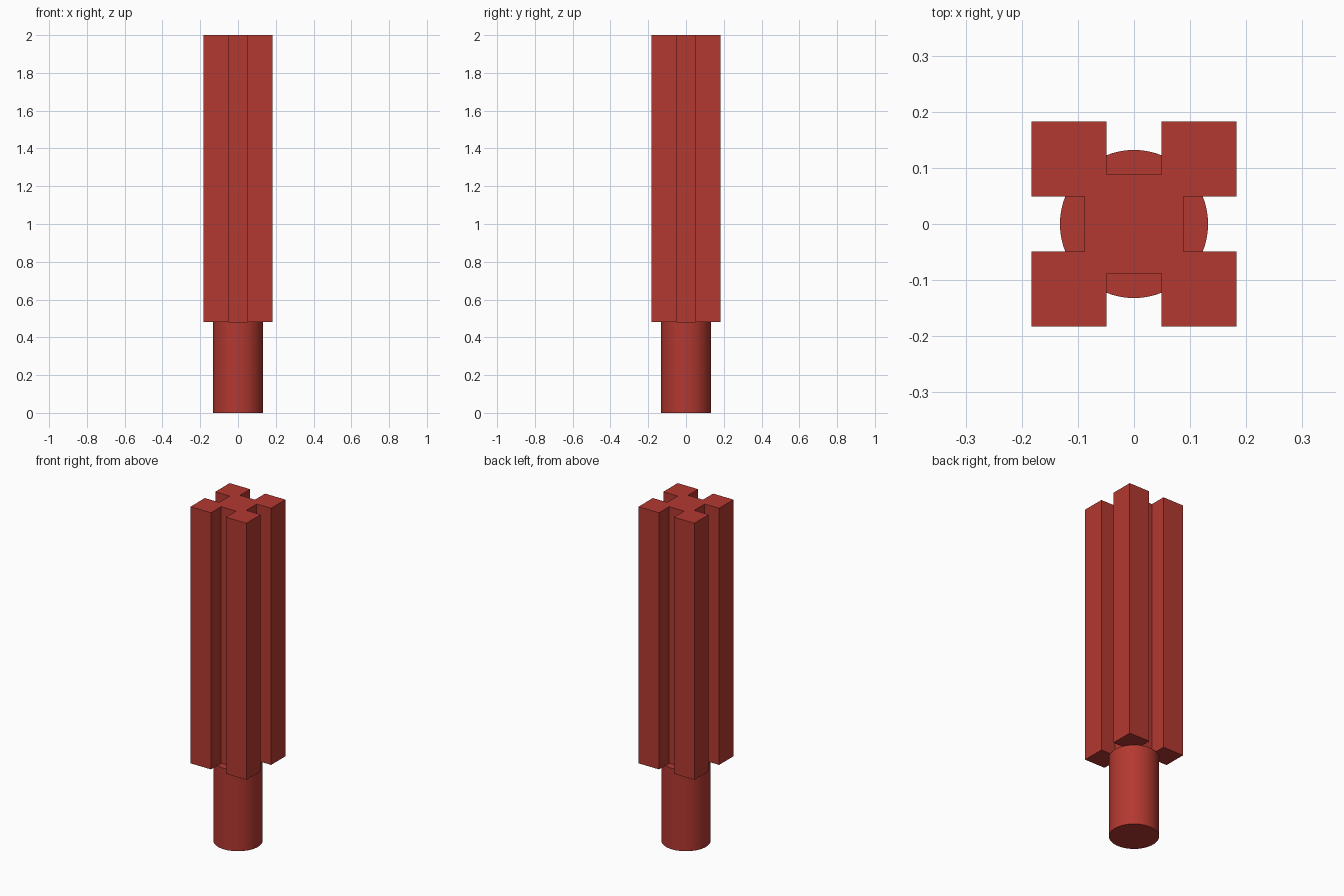
import bpy, bmesh, math
from mathutils import Matrix, Vector

if "Cube" in bpy.data.objects:
    bpy.data.objects.remove(bpy.data.objects["Cube"])

HEIGHT = 2.0
SHOULDER_Z = 0.48
SHANK_RADIUS = 0.132
OUTER = 0.183        # half width of the square body
SLOT = 0.049         # half width of each groove
FLOOR = 0.0885       # distance of groove floor from the axis

red = bpy.data.materials.new("red")
red.diffuse_color = (0.45, 0.04, 0.03, 1)
red.use_nodes = True
red.node_tree.nodes["Principled BSDF"].inputs["Base Color"].default_value = red.diffuse_color


def add_object(name, bm):
    bmesh.ops.recalc_face_normals(bm, faces=bm.faces)
    mesh = bpy.data.meshes.new(name)
    bm.to_mesh(mesh)
    bm.free()
    mesh.materials.append(red)
    obj = bpy.data.objects.new(name, mesh)
    bpy.context.collection.objects.link(obj)
    return obj


# Grooved body: one corner of the profile turned four times, then extruded
corner = [(FLOOR, SLOT), (OUTER, SLOT), (OUTER, OUTER), (SLOT, OUTER), (SLOT, FLOOR)]
bm = bmesh.new()
ring = []
for i in range(4):
    turn = Matrix.Rotation(i * math.pi / 2, 3, 'Z')
    ring += [bm.verts.new(turn @ Vector((x, y, SHOULDER_Z))) for x, y in corner]
base = bm.faces.new(ring)
extruded = bmesh.ops.extrude_face_region(bm, geom=[base], use_keep_orig=True)["geom"]
bmesh.ops.translate(bm, vec=(0, 0, HEIGHT - SHOULDER_Z),
                    verts=[g for g in extruded if isinstance(g, bmesh.types.BMVert)])
add_object("grooved_body", bm)

# Round shank below the body
bm = bmesh.new()
bmesh.ops.create_cone(bm, cap_ends=True, segments=64, radius1=SHANK_RADIUS,
                      radius2=SHANK_RADIUS, depth=SHOULDER_Z,
                      matrix=Matrix.Translation((0, 0, SHOULDER_Z / 2)))
shank = add_object("round_shank", bm)
bpy.context.view_layer.objects.active = shank
shank.select_set(True)
bpy.ops.object.shade_smooth_by_angle(angle=math.radians(30))
